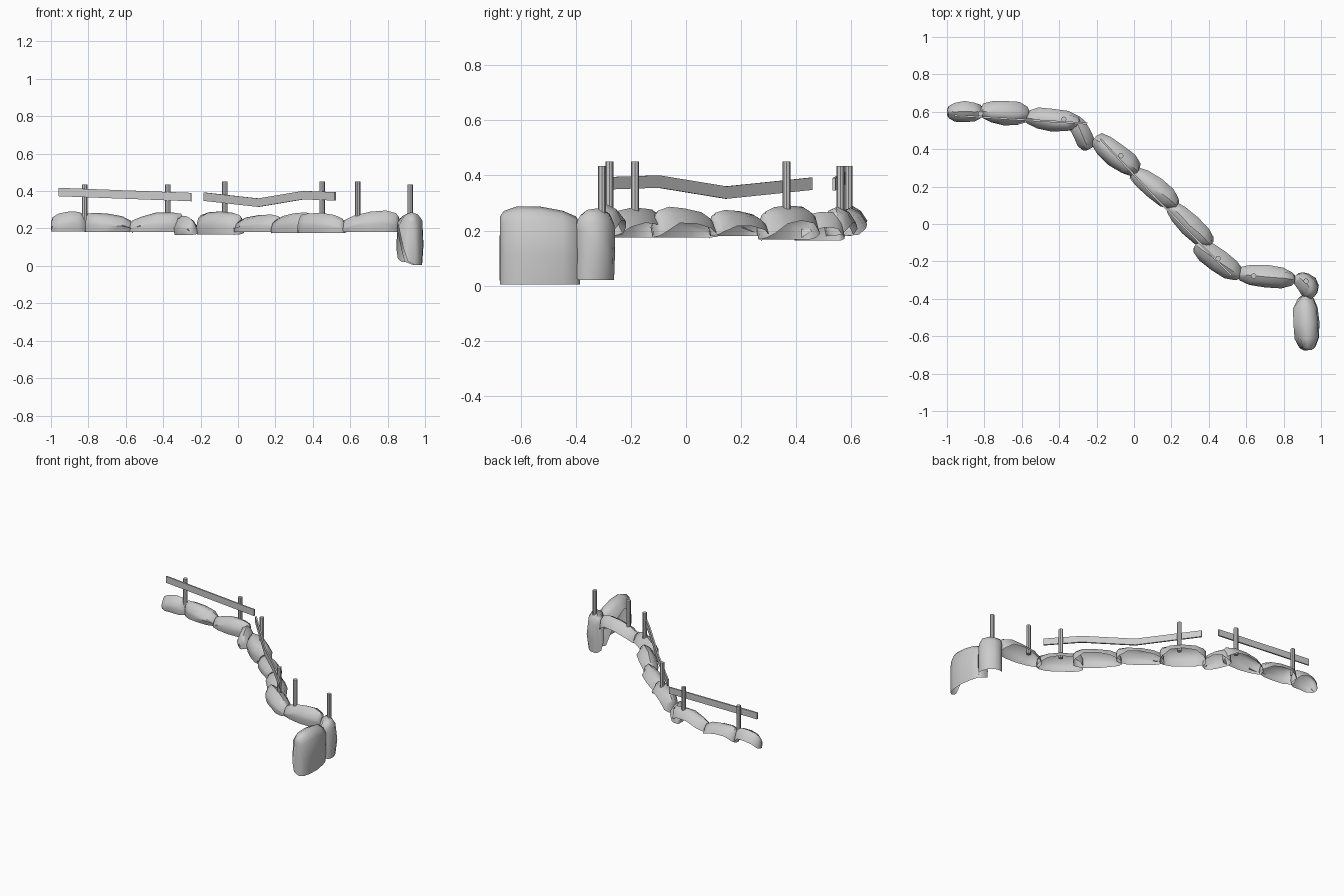
import bpy, bmesh, math, random
from mathutils import Vector

if "Cube" in bpy.data.objects:
    bpy.data.objects.remove(bpy.data.objects["Cube"])

random.seed(4)


def finish(bm, name, angle=40):
    bmesh.ops.recalc_face_normals(bm, faces=bm.faces)
    me = bpy.data.meshes.new(name)
    bm.to_mesh(me)
    bm.free()
    ob = bpy.data.objects.new(name, me)
    bpy.context.collection.objects.link(ob)
    bpy.ops.object.select_all(action='DESELECT')
    ob.select_set(True)
    bpy.context.view_layer.objects.active = ob
    bpy.ops.object.shade_smooth_by_angle(angle=math.radians(angle))
    return ob


def rock(name, p0, p1, width, z0, tops, side=1, bend=0.0):
    """Boulder shell: closed on one long side and the ends, open at back and bottom."""
    p0, p1 = Vector(p0), Vector(p1)
    d = (p1 - p0).normalized()
    n = Vector((d.y, -d.x)) * side
    # along the length: position, width factor, drop of the crown
    stations = [(0, .30, .045), (.05, .62, .022), (.22, .92, .006), (.5, 1, 0),
                (.78, .92, .006), (.95, .62, .022), (1, .30, .045)]
    bm = bmesh.new()
    rows = []
    for t, w, drop in stations:
        top = tops[0] + (tops[1] - tops[0]) * t - drop + random.uniform(-.004, .004)
        h = top - z0
        end = abs(2 * t - 1) ** 4
        back = (top - .055) * (1 - end) + (z0 + .08 * h) * end
        section = [(.86, z0), (1, z0 + .38 * h), (.9, top - .045), (.55, top - .014),
                   (0, top), (-.6, top - .018), (-1, back)]
        c = p0.lerp(p1, t) + n * bend * 4 * t * (1 - t)
        row = []
        for u, z in section:
            q = c + n * (u * w * width / 2 + random.uniform(-.004, .004))
            row.append(bm.verts.new((q.x, q.y, z)))
        rows.append(row)
    for a, b in zip(rows, rows[1:]):
        for i in range(len(a) - 1):
            bm.faces.new((a[i], a[i + 1], b[i + 1], b[i]))
    # close both ends
    for row in (rows[0], rows[-1]):
        bm.faces.new(row)
    return finish(bm, name, 50)


def post(name, x, y, top, base=.24, r=.0145):
    bm = bmesh.new()
    bmesh.ops.create_cone(bm, cap_ends=True, segments=8, radius1=r, radius2=r, depth=top - base)
    bmesh.ops.translate(bm, verts=bm.verts, vec=(x, y, (top + base) / 2))
    return finish(bm, name)


def rail(name, pts, height=.045, thick=.01):
    bm = bmesh.new()
    d = (Vector(pts[-1]) - Vector(pts[0])).to_2d().normalized()
    n = Vector((-d.y, d.x, 0)) * thick / 2
    up = Vector((0, 0, height / 2))
    rings = [[bm.verts.new(Vector(p) + n * a + up * b)
              for a, b in ((1, 1), (-1, 1), (-1, -1), (1, -1))] for p in pts]
    for r, s in zip(rings, rings[1:]):
        for i in range(4):
            j = (i + 1) % 4
            bm.faces.new((r[i], r[j], s[j], s[i]))
    bm.faces.new(rings[0])
    bm.faces.new(rings[-1])
    return finish(bm, name, 20)


# low boulders along the winding edge, then two tall ones at the corner
rocks = [
    ((-1.0, .60), (-.81, .60), .11, .185, (.28, .295)),
    ((-.82, .605), (-.56, .585), .13, .18, (.30, .265)),
    ((-.58, .57), (-.29, .545), .12, .18, (.265, .30)),
    ((-.32, .57), (-.24, .40), .10, .165, (.27, .265)),
    ((-.21, .46), (.02, .28), .13, .168, (.295, .29)),
    ((-.01, .285), (.23, .10), .12, .18, (.255, .29)),
    ((.19, .10), (.41, -.11), .12, .175, (.265, .30)),
    ((.33, -.11), (.57, -.28), .12, .175, (.295, .27)),
    ((.555, -.265), (.86, -.295), .12, .18, (.265, .31)),
]
for i, r in enumerate(rocks):
    rock(f"boulder_{i + 1}", *r)
rock("corner_boulder", (.865, -.275), (.955, -.395), .11, .02, (.285, .275), -1, .018)
rock("end_boulder", (.915, -.385), (.93, -.675), .14, .005, (.275, .295), -1)

# fence posts
for i, p in enumerate([(-.82, .59, .435), (-.375, .56, .435), (-.07, .365, .45),
                       (.45, -.185, .45), (.64, -.278, .45), (.92, -.305, .435)]):
    post(f"fence_post_{i + 1}", *p)

# fence rails
rail("straight_rail", [(-.96, .58, .395), (-.25, .537, .368)])
rail("bent_rail", [(-.18, .455, .37), (.11, .145, .338), (.35, -.10, .378), (.52, -.275, .372)])
